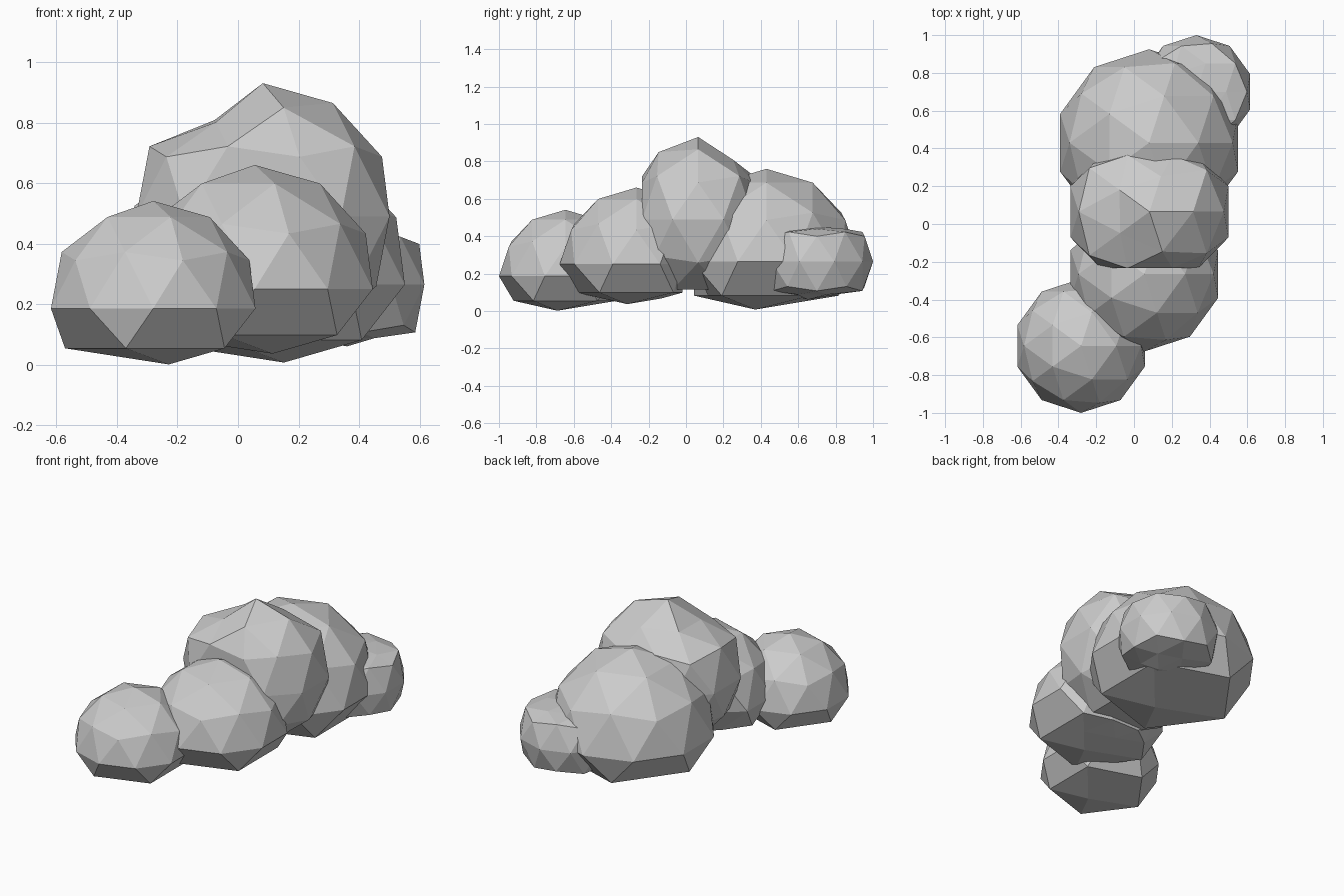
import bpy, math
from mathutils import Vector

if "Cube" in bpy.data.objects:
    bpy.data.objects.remove(bpy.data.objects["Cube"])


def puff(name, centre, r, cap, ring_z=None, flat=False, top=None, dents={}, ymin=-1, ymax=1):
    """Faceted cloud ball with a squashed underside, all shape values in radii.
    cap = lowest point, ring_z = height of the five lower corners (None: round)."""
    bpy.ops.mesh.primitive_ico_sphere_add(subdivisions=2, radius=1)
    ob = bpy.context.object
    ob.name = ob.data.name = name
    cap = Vector(cap)
    for v in ob.data.vertices:
        p = v.co.normalized()
        a = math.atan2(p.y, p.x)
        ang = round(math.degrees(a)) % 360
        if p.z < -0.95:                       # bottom point
            p = cap.copy()
        elif p.z < -0.7:                      # ring around it, on the shallow cone
            if not flat:
                k = 1.56 if ring_z else 1.65
                p = cap.lerp(Vector((p.x * k, p.y * k, ring_z or -0.5)), 0.5)
        elif p.z < -0.3 and ring_z:           # lower corners and their chord midpoints
            rad = 0.82 if p.z > -0.5 else 0.663
            p = Vector((math.cos(a) * rad, math.sin(a) * rad, ring_z))
        elif p.z > 0.7:
            if top:                           # flattened crown
                p.z = top[1] if p.z > 0.95 else top[0]
            elif p.z < 0.95:                  # dented crown corners
                p *= dents.get(ang, 1.0)
        p.y = min(max(p.y, ymin), ymax)       # flattened where puffs meet
        v.co = p * r
    ob.location = centre
    return ob


base = (0.145, -0.12, -0.52)

puff("front_puff", (-0.28, -0.645, 0.186), 0.355, base, -0.37)
puff("front_middle_puff", (0.055, -0.265, 0.25), 0.41, base, -0.37, ymax=0.6)
puff("tall_puff", (0.082, 0.065, 0.49), 0.44, (0, 0, -0.85), flat=True,
     dents={72: 0.85, 144: 0.85, 216: 0.83, 288: 0.96}, ymin=-0.68, ymax=0.68)
puff("back_middle_puff", (0.08, 0.43, 0.265), 0.495, base, -0.37, ymin=-0.8)
puff("back_puff", (0.33, 0.70, 0.265), 0.30, (0.1, -0.16, -0.68), top=(0.58, 0.62))
